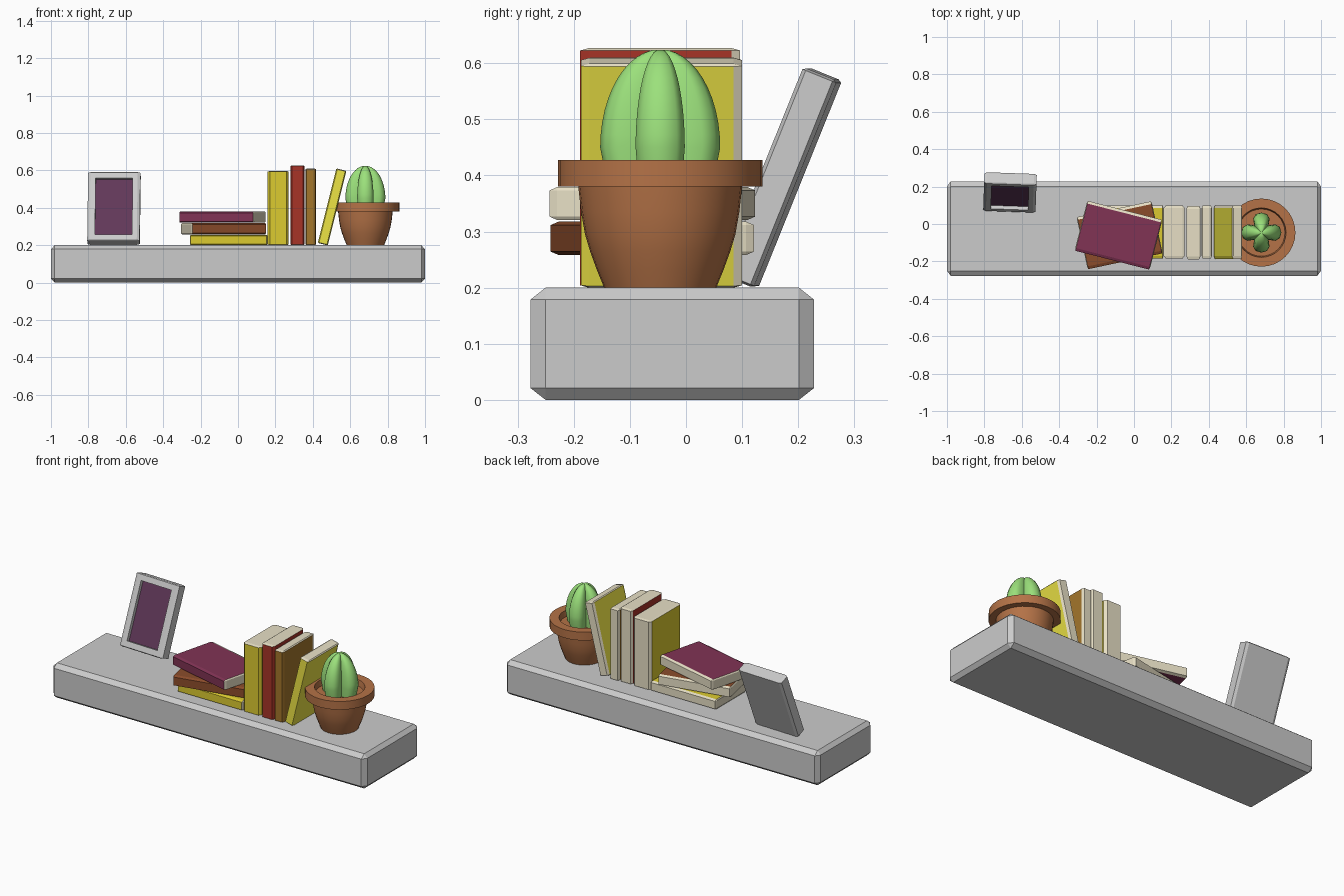
import bpy, bmesh
from math import sin, cos, pi, radians, sqrt
from mathutils import Matrix, Vector

if "Cube" in bpy.data.objects:
    bpy.data.objects.remove(bpy.data.objects["Cube"])


def material(name, rgb):
    m = bpy.data.materials.new(name)
    m.diffuse_color = (*rgb, 1)
    m.use_nodes = True
    m.node_tree.nodes["Principled BSDF"].inputs["Base Color"].default_value = m.diffuse_color
    return m


def finish(name, bm, matrix=None, mats=(), smooth=None):
    bmesh.ops.recalc_face_normals(bm, faces=bm.faces[:])
    me = bpy.data.meshes.new(name)
    bm.to_mesh(me)
    bm.free()
    ob = bpy.data.objects.new(name, me)
    bpy.context.collection.objects.link(ob)
    if matrix is not None:
        ob.matrix_world = matrix
    for m in mats:
        me.materials.append(m)
    if smooth:
        bpy.ops.object.select_all(action='DESELECT')
        ob.select_set(True)
        bpy.context.view_layer.objects.active = ob
        bpy.ops.object.shade_smooth_by_angle(angle=radians(smooth))
    return ob


def chamfered_box(length, width, thick):
    """Box along x, y, z whose chamfer is 1%, 5% and 10% of its sides."""
    bm = bmesh.new()
    bmesh.ops.create_cube(bm, size=2)
    bmesh.ops.bevel(bm, geom=bm.edges[:], offset=0.1, segments=1, affect='EDGES')
    for v in bm.verts:
        for i, (d, f) in enumerate(((length, .01), (width, .053), (thick, .105))):
            s = 1 if v.co[i] > 0 else -1
            v.co[i] = s * d * (0.5 if abs(v.co[i]) > 0.97 else 0.5 - f)
    bm.normal_update()
    return bm


# Shelf
finish("shelf", chamfered_box(2, .505, .2), Matrix.Translation((0, -.0245, .1)))

# Books: spine on -y, covers on +-z, paper on the other three sides
paper = material("paper", (.8, .74, .56))


def book(name, rgb, size, loc, turn=0, tilt=0):
    bm = chamfered_box(*size)
    for f in bm.faces:
        c = f.calc_center_median()
        is_end = abs(c.x) > size[0] * .4925
        is_fore = c.y > size[1] * .46
        f.material_index = 1 if is_end or is_fore else 0
    m = (Matrix.Translation(loc) @ Matrix.Rotation(radians(turn), 4, 'Z')
         @ Matrix.Rotation(radians(tilt), 4, 'Y'))
    finish(name, bm, m, (material(name + "_cover", rgb), paper))


book("lying_book_bottom", (.72, .6, .03), (.415, .285, .056), (-.05, -.043, .228))
book("lying_book_middle", (.26, .073, .024), (.41, .285, .06), (-.077, -.06, .288), 12)
book("lying_book_top", (.22, .033, .09), (.414, .275, .059), (-.083, -.06, .35), -14.3)
book("upright_book_yellow", (.72, .6, .03), (.397, .285, .112), (.215, -.043, .3985), 0, -90)
book("upright_book_red", (.39, .033, .02), (.427, .285, .076), (.318, -.046, .4135), 0, -90)
book("upright_book_brown", (.37, .18, .024), (.41, .285, .055), (.389, -.043, .405), 0, -90)
book("leaning_book", (.85, .78, .06), (.411, .287, .055), (.503, -.044, .405), 0, -76)

# Picture frame leaning back, with a recessed picture
bm = chamfered_box(.398, .28, .065)
front = max(bm.faces, key=lambda f: f.calc_center_median().z)
bmesh.ops.inset_region(bm, faces=[front], thickness=.03)
for v in front.verts:
    v.co.x = .163 if v.co.x > 0 else -.163
    v.co.y = .099 if v.co.y > 0 else -.099
picture = bmesh.ops.extrude_discrete_faces(bm, faces=[front])["faces"][0]
for v in picture.verts:
    v.co.z -= .02
picture.material_index = 1
s, c = sin(radians(22)), cos(radians(22))
basis = Matrix(((0, -1, 0), (s, 0, -c), (c, 0, s))).to_4x4()
finish("picture_frame", bm,
       Matrix.Translation((-.663, .169, .3965)) @ Matrix.Rotation(radians(-2), 4, 'Z') @ basis,
       (material("frame_grey", (.8, .8, .8)), material("picture", (.12, .04, .1))))


def stack_rings(rings, bottom, top):
    """Skin closed rings of points and cap both ends with a fan."""
    bm = bmesh.new()
    loops = [[bm.verts.new(p) for p in r] for r in rings]
    n = len(loops[0])
    for a, b in zip(loops, loops[1:]):
        for i in range(n):
            j = (i + 1) % n
            bm.faces.new((a[i], a[j], b[j], b[i]))
    for loop, z in ((loops[0], bottom), (loops[-1], top)):
        pole = bm.verts.new((0, 0, z))
        for i in range(n):
            bm.faces.new((loop[i], loop[(i + 1) % n], pole))
    return bm


place = Matrix.Translation((.681, -.046, 0))

# Flower pot with a wide rim
profile = [(.1, .2), (.113, .232), (.125, .265), (.134, .295), (.141, .335), (.146, .38),
           (.182, .38), (.182, .428), (.132, .428), (.126, .395)]
rings = [[(r * cos(a * pi / 16), r * sin(a * pi / 16), z) for a in range(32)]
         for r, z in profile]
finish("flower_pot", stack_rings(rings, .2, .395), place,
       (material("terracotta", (.46, .17, .063)),), 40)

# Cactus: domed body with four rounded ribs
lobe = [(.36, -.36), (.7, -.41), (.92, -.28), (1, 0), (.92, .28), (.7, .41)]
section = [Matrix.Rotation(k * pi / 2, 2) @ Vector(p) for k in range(4) for p in lobe]
rings = [[(p.x * .094, p.y * .094, .385) for p in section]]
for t in [i * 7.5 for i in range(12)]:
    r, z = .107 * cos(radians(t)), .45 + .175 * sin(radians(t))
    rings.append([(p.x * r, p.y * r, z) for p in section])
finish("cactus", stack_rings(rings, .385, .62), place,
       (material("cactus_green", (.33, .75, .2)),), 50)
